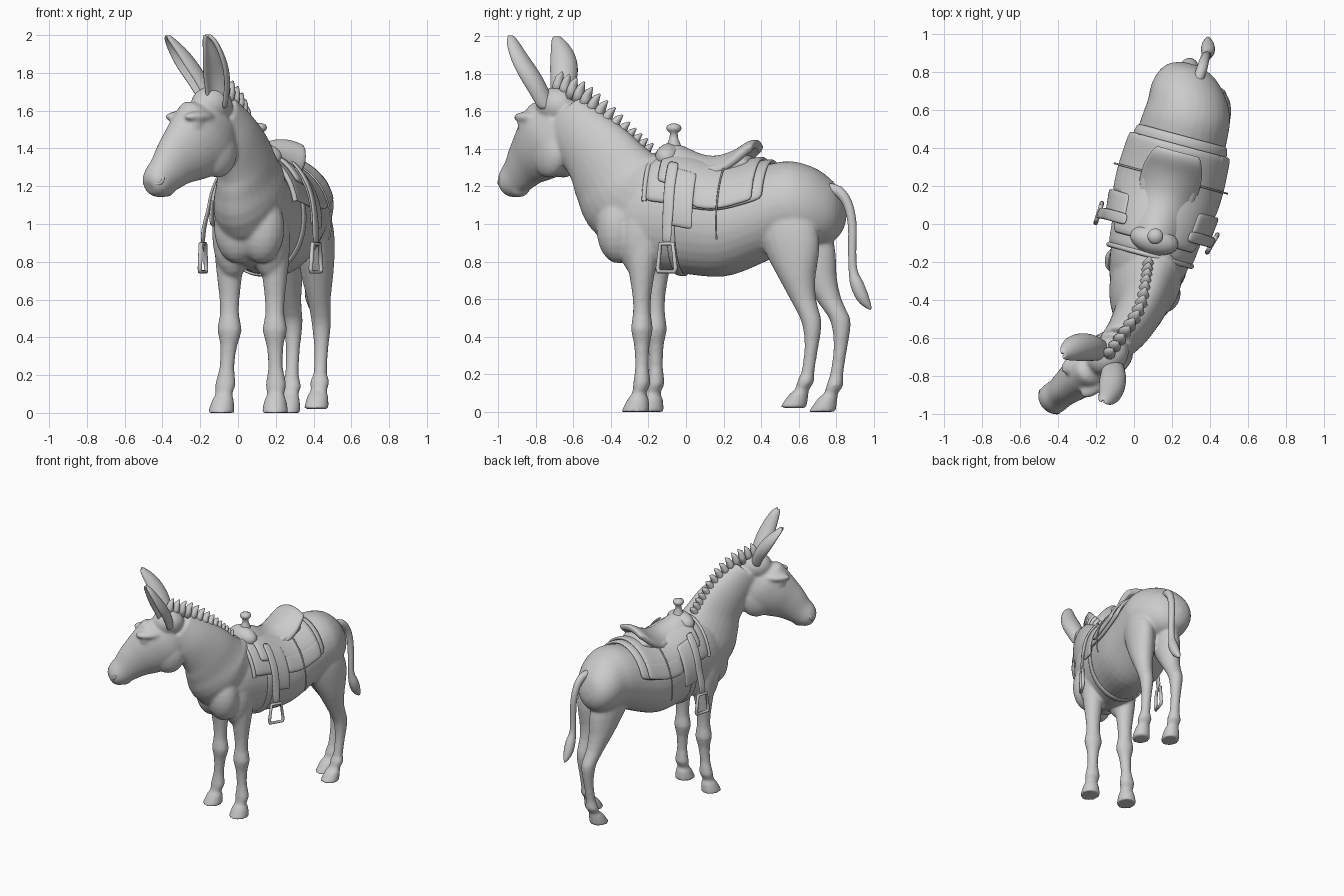
import bpy, bmesh, math
from mathutils import Vector as V, Matrix

old = bpy.data.objects.get("Cube")
if old:
    bpy.data.objects.remove(old)

mat = bpy.data.materials.new("plain_grey")
mat.use_nodes = True
GREY = (0.6, 0.6, 0.6, 1)
mat.diffuse_color = GREY
mat.node_tree.nodes["Principled BSDF"].inputs["Base Color"].default_value = GREY

UP = V((0, 0, 1))
FWD = V((-0.26, -0.965, 0))          # body heading
SIDE = V((0.965, -0.26, 0))          # body's left
HEAD_F = V((-0.78, -0.625, 0)).normalized()
HEAD_S = V((0.625, -0.78, 0)).normalized()


def finish(bm, name):
    bmesh.ops.recalc_face_normals(bm, faces=bm.faces)
    mesh = bpy.data.meshes.new(name)
    bm.to_mesh(mesh)
    bm.free()
    mesh.materials.append(mat)
    mesh.shade_smooth()
    ob = bpy.data.objects.new(name, mesh)
    bpy.context.scene.collection.objects.link(ob)
    return ob


def flow(rows, n=4):
    """Refine a table of rows along a smooth curve through them."""
    out = []
    for k in range(len(rows) - 1):
        p, q, r, s = (rows[min(max(k + d, 0), len(rows) - 1)] for d in (-1, 0, 1, 2))
        for t in (i / n for i in range(n)):
            out.append([b + .5 * t * (c - a + t * (2 * a - 5 * b + 4 * c - d + t * (3 * b - a - 3 * c + d)))
                        for a, b, c, d in zip(p, q, r, s)])
    return out + [list(rows[-1])]


def skin(bm, rings, closed=True):
    """Bridge rows of points; closed rows become capped tubes."""
    rows = [[bm.verts.new(p) for p in r] for r in rings]
    n = len(rows[0])
    for r, s in zip(rows, rows[1:]):
        for i in range(n if closed else n - 1):
            j = (i + 1) % n
            bm.faces.new((r[i], r[j], s[j], s[i]))
    if closed:
        bm.faces.new(rows[0])
        bm.faces.new(rows[-1])


def loft(bm, secs, side, up=None, n=20):
    """Elliptic tube through (centre, half width, half depth) sections."""
    rings = []
    for k, (c, a, b) in enumerate(secs):
        t = (secs[min(k + 1, len(secs) - 1)][0] - secs[max(k - 1, 0)][0]).normalized()
        u = up or side.cross(t).normalized()
        rings.append([c + side * a * math.cos(w) + u * b * math.sin(w)
                      for w in (math.tau * i / n for i in range(n))])
    skin(bm, rings)


def blob(bm, c, r, x=SIDE, y=FWD):
    """Ellipsoid with its axes along x, y and z."""
    z = x.cross(y).normalized()
    m = Matrix((x * r[0], y * r[1], z * r[2])).transposed().to_4x4()
    bmesh.ops.create_uvsphere(bm, u_segments=20, v_segments=12, radius=1,
                              matrix=Matrix.Translation(c) @ m)


def lerp_row(rows, t):
    """Row of values at position t between table rows."""
    for p, q in zip(rows, rows[1:]):
        if t <= q[0]:
            break
    f = min(1, max(0, (t - p[0]) / (q[0] - p[0])))
    return [a + (b - a) * f for a, b in zip(p[1:], q[1:])]


# ---- body: torso, neck, head and legs fused into one skin
TORSO = flow([(-.43, .99, .08, .09), (-.38, 1.0, .15, .17), (-.25, 1.05, .20, .28),
              (-.05, 1.04, .225, .30), (.2, 1.0, .25, .28), (.4, 1.05, .24, .26),
              (.55, 1.1, .23, .235), (.68, 1.09, .21, .21), (.77, 1.07, .165, .165),
              (.82, 1.06, .11, .11), (.845, 1.05, .04, .04)])


def spine(t, z):
    return V((.13 + .27 * t - .25 * max(0, t - .6), t, z))


body = bmesh.new()
loft(body, [(spine(t, z), a, b) for t, z, a, b in TORSO], SIDE, UP, 32)
for s in (-1, 1):
    blob(body, V((.06, -.345, .98)) + SIDE * s * .065, (.125, .115, .19))    # chest
    blob(body, V((.07, -.22, .95)) + SIDE * s * .10, (.11, .12, .24))        # shoulder

NECK = flow([(.08, -.15, 1.08, .20, .28), (.06, -.30, 1.15, .19, .28), (.045, -.38, 1.25, .155, .245),
             (.03, -.45, 1.35, .13, .21), (-.03, -.56, 1.48, .11, .17), (-.1, -.64, 1.58, .09, .14)])
loft(body, [(V(r[:3]), r[3], r[4]) for r in NECK], V((.9, -.43, 0)).normalized(), n=28)


def head(u, z, lat=0):
    return V((-.1, -.66, z)) + HEAD_F * u + HEAD_S * lat


SKULL = flow([(0, 1.56, .08, .13), (.08, 1.48, .125, .22), (.18, 1.41, .125, .195), (.28, 1.34, .10, .15),
              (.36, 1.27, .084, .112), (.42, 1.225, .084, .092), (.455, 1.205, .07, .07), (.475, 1.195, .04, .04)])
loft(body, [(head(u, z), a, b) for u, z, a, b in SKULL], HEAD_S, n=28)
blob(body, head(.05, 1.63), (.10, .12, .10), HEAD_S, HEAD_F)          # poll
blob(body, head(.37, 1.18), (.055, .055, .038), HEAD_S, HEAD_F)       # lower lip
for s in (-1, 1):
    blob(body, head(.05, 1.38, s * .05), (.07, .12, .135), HEAD_S, HEAD_F)        # cheek
    blob(body, head(.20, 1.568, s * .08), (.048, .095, .03), HEAD_S, HEAD_F)      # brow
    blob(body, head(.215, 1.525, s * .09), (.025, .045, .035), HEAD_S, HEAD_F)    # closed eye

# legs: forward offset, height, half width, half depth
FRONT = [(0, 1.1, .03, .04), (0, 1.0, .065, .09), (0, .9, .078, .10), (0, .78, .073, .077),
         (0, .62, .055, .05), (0, .52, .051, .048), (0, .44, .066, .058), (0, .36, .046, .042),
         (0, .24, .039, .036), (0, .15, .056, .046), (.015, .10, .045, .037), (.02, .07, .058, .056),
         (.035, 0, .071, .077)]
HIND = [(.13, 1.18, .03, .05), (.115, 1.08, .075, .12), (.09, .97, .095, .165), (.065, .85, .095, .148),
        (.04, .72, .083, .102), (.005, .6, .061, .07), (-.036, .5, .053, .057), (-.046, .43, .047, .047),
        (-.04, .33, .037, .036), (-.02, .2, .037, .035), (-.01, .14, .053, .045), (.01, .1, .043, .037),
        (.03, .07, .056, .053), (.06, 0, .066, .073)]
# sections, foot x and y, lift, backward lean of the thigh, sideways shift above the knee
for rows, x, y, lift, lean, shift in ((FRONT, .205, -.235, 0, 0, -.01), (FRONT, -.08, -.16, 0, 0, .035),
                                      (HIND, .43, .628, .02, 0, 0), (HIND, .28, .783, 0, .2, 0)):
    loft(body, [(V((x + shift * min(1, z / .4), y, z + lift * (z < .2))) + FWD * (f + lean * max(0, z - .5)), a, b)
                for f, z, a, b in flow(rows, 2)], SIDE, FWD)

ob = finish(body, "body")
m = ob.modifiers.new("fuse", 'REMESH')
m.mode, m.voxel_size, m.use_smooth_shade = 'VOXEL', .0095, True
m = ob.modifiers.new("soften", 'SMOOTH')
m.factor, m.iterations = .5, 11

# ---- nostrils
for s, n in ((1, "left"), (-1, "right")):
    bpy.ops.mesh.primitive_torus_add(major_radius=.026, minor_radius=.009, major_segments=20,
                                     minor_segments=8, location=head(.455, 1.238, s * .052))
    ring = bpy.context.object
    ring.name = n + "_nostril"
    ring.rotation_euler = (HEAD_F + HEAD_S * s * .7 + UP * .35).to_track_quat('Z', 'Y').to_euler()
    ring.data.materials.append(mat)
    ring.data.shade_smooth()


def sheet(name, rings, thick, level=1):
    """Open grid given thickness and rounded."""
    bm = bmesh.new()
    skin(bm, rings, False)
    ob = finish(bm, name)
    m = ob.modifiers.new("thickness", 'SOLIDIFY')
    m.thickness, m.offset = thick, 0
    m = ob.modifiers.new("round", 'SUBSURF')
    m.levels = m.render_levels = level


# ---- cupped ears: centre and half width, opening direction
EARS = {"right_ear": ([(-.16, -.66, 1.66, .045), (-.20, -.645, 1.75, .06), (-.25, -.64, 1.83, .067),
                       (-.305, -.65, 1.91, .055), (-.355, -.675, 1.97, .03), (-.375, -.69, 1.995, .008)],
                      V((-.9, -.35, .2))),
        "left_ear": ([(-.105, -.73, 1.61, .045), (-.10, -.775, 1.71, .058), (-.105, -.825, 1.80, .063),
                      (-.12, -.88, 1.89, .05), (-.145, -.92, 1.97, .03), (-.165, -.935, 2.0, .008)],
                     V((-.4, -.9, .2)))}
for name, (rows, face) in EARS.items():
    lat = face.cross(UP).normalized()
    fw = lat.cross(UP).normalized()
    fw = fw if fw.dot(face) > 0 else -fw
    sheet(name, [[V(r[:3]) + lat * r[3] * math.sin(w) + fw * r[3] * (.4 - math.cos(w))
                  for w in (-2.0 + .4 * i for i in range(11))] for r in flow(rows, 2)], .02)

# ---- mane tufts along the crest
CREST = flow([(0, .075, -.22, 1.37), (1, .06, -.32, 1.46), (2, .03, -.44, 1.58),
              (3, -.04, -.56, 1.685), (4, -.13, -.68, 1.74)])
mane = bmesh.new()
COUNT = 14
for i in range(COUNT):
    t = 4 * i / (COUNT - 1)
    c = V(lerp_row(CREST, t))
    along = (V(lerp_row(CREST, min(4, t + .3))) - V(lerp_row(CREST, max(0, t - .3)))).normalized()
    across = along.cross(UP).normalized()
    out = across.cross(along).normalized()
    tip = (out * .8 + UP * .3).normalized()
    loft(mane, [(c - tip * .04, .036, .03), (c + tip * .01, .034, .028), (c + tip * .045, .024, .019),
                (c + tip * .075 - along * .01, .006, .005)], across, along, 10)
finish(mane, "mane")

# ---- tail with tuft
TAIL = [(.33, .74, 1.19, .03), (.355, .81, 1.175, .03), (.37, .86, 1.11, .026), (.38, .885, 1.0, .024),
        (.385, .885, .85, .022), (.385, .89, .75, .024), (.39, .91, .68, .036), (.39, .94, .61, .034),
        (.39, .97, .565, .018), (.39, .985, .545, .004)]
tail = bmesh.new()
loft(tail, [(V(r[:3]), r[3], r[3]) for r in flow(TAIL, 3)], V((1, 0, 0)), n=14)
finish(tail, "tail")


# ---- tack laid over the torso
def on_torso(t, deg, off):
    z, a, b = lerp_row(TORSO, t)
    w = math.radians(deg)
    return spine(t, z) + SIDE * (a + off) * math.sin(w) + UP * (b + off) * math.cos(w)


def drape(name, t0, t1, d0, d1, off, thick, nt=8, nd=16):
    sheet(name, [[on_torso(t0 + (t1 - t0) * i / nt, d0 + (d1 - d0) * j / nd, off)
                  for j in range(nd + 1)] for i in range(nt + 1)], thick)


def tube(name, pts, radius, cyclic=False):
    cu = bpy.data.curves.new(name, 'CURVE')
    cu.dimensions, cu.bevel_depth, cu.bevel_resolution = '3D', radius, 2
    sp = cu.splines.new('POLY')
    sp.points.add(len(pts) - 1)
    for p, q in zip(sp.points, pts):
        p.co = (*q, 1)
    sp.use_cyclic_u = cyclic
    cu.materials.append(mat)
    ob = bpy.data.objects.new(name, cu)
    bpy.context.scene.collection.objects.link(ob)


drape("saddle_blanket", -.17, .47, -77, 77, .014, .03)
tube("front_blanket_edge", [on_torso(-.165, d, .018) for d in range(-77, 78, 7)], .014)
drape("saddle_skirt", -.10, .42, -58, 58, .038, .025)
drape("girth", -.05, .0, 74, 286, .008, .014, 2, 24)
for s, n, reach, d in ((1, "left_", .30, V((.5, .86, 0))), (-1, "right_", .32, V((.3, .95, 0)))):
    drape(n + "fender", -.04, .11, s * 40, s * 97, .05, .016, 4, 8)
    drape(n + "rear_flap", .10, .42, s * 50, s * 76, .04, .022, 6, 4)
    tube(n + "tie_string", [on_torso(.24, s * a, .058) for a in range(30, 106, 5)], .005)
    # stirrup frame hung from a strap
    c = spine(-.025, .82) + SIDE * s * reach
    tube(n + "stirrup", [c + d * w + UP * h for w, h in
                         ((-.038, .075), (.038, .075), (.055, -.055), (.05, -.073), (-.05, -.073), (-.055, -.055))],
         .012, True)
    sheet(n + "stirrup_strap", [[on_torso(t, s * a, .064) for a in range(35, 86, 10)]
                                + [c + d * (t + .02) + UP * h for h in (.15, .075)]
                                for t in (-.05, -.02, .01)], .016)

# seat: position, crest height, half width, side drop
SEAT = flow([(-.15, 1.36, .10, .10), (-.10, 1.405, .13, .13), (-.03, 1.40, .145, .15), (.05, 1.36, .15, .13),
             (.14, 1.34, .15, .10), (.22, 1.355, .155, .08), (.29, 1.385, .155, .06), (.35, 1.425, .135, .04),
             (.38, 1.425, .11, .03)], 2)
sheet("saddle_seat", [[spine(t, z - drop * (j / 6) ** 2) + SIDE * w * j / 6 for j in range(-6, 7)]
                      for t, z, w, drop in SEAT], .045)
sheet("cantle_base", [[spine(t, z) + SIDE * w * j / 4 - UP * .03 * (j / 4) ** 2 for j in range(-4, 5)]
                      for t, z, w in ((.1, 1.29, .15), (.25, 1.31, .15), (.36, 1.35, .12))], .07, 2)

# pommel and horn
pommel = bmesh.new()
blob(pommel, spine(-.085, 1.355), (.13, .075, .075))
loft(pommel, [(spine(-.065, z), r, r) for z, r in
              ((1.36, .06), (1.42, .038), (1.455, .024), (1.485, .02), (1.495, .034), (1.51, .042),
               (1.525, .036), (1.535, .012))], SIDE, FWD, 16)
finish(pommel, "pommel_and_horn")
